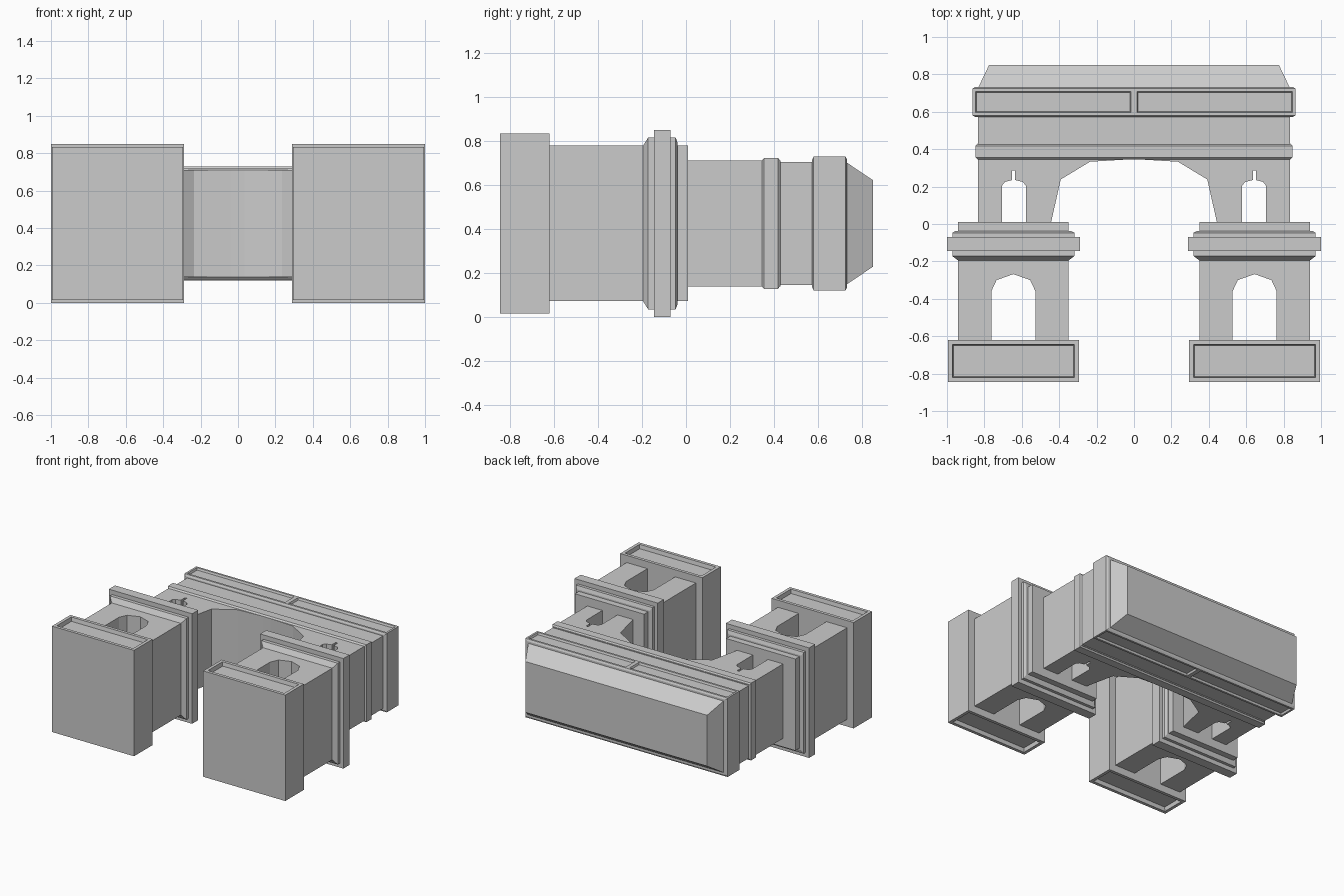
import bpy, bmesh
from mathutils import Vector

old = bpy.data.objects.get("Cube")
if old:
    bpy.data.objects.remove(old, do_unlink=True)

stone = bpy.data.materials.new("grey stone")
stone.use_nodes = True
GREY = (0.6, 0.6, 0.6, 1)
stone.diffuse_color = GREY
stone.node_tree.nodes["Principled BSDF"].inputs["Base Color"].default_value = GREY

MID_Z = 0.424    # centre plane of the structure
PIER_X = 0.645   # centre of each pier


def finish(name, bm):
    bmesh.ops.recalc_face_normals(bm, faces=bm.faces)
    mesh = bpy.data.meshes.new(name)
    bm.to_mesh(mesh)
    bm.free()
    mesh.materials.append(stone)
    obj = bpy.data.objects.new(name, mesh)
    bpy.context.collection.objects.link(obj)
    return obj


def loft(stations, cx=0):
    """Stack rectangles along y; each station is (y, half width, half depth)."""
    bm = bmesh.new()
    rings = []
    for y, hx, hz in stations:
        rings.append([bm.verts.new((cx + sx * hx, y, MID_Z + sz * hz))
                      for sx, sz in ((-1, -1), (1, -1), (1, 1), (-1, 1))])
    for a, b in zip(rings, rings[1:]):
        for i in range(4):
            j = (i + 1) % 4
            bm.faces.new((a[i], a[j], b[j], b[i]))
    bm.faces.new(rings[0])
    bm.faces.new(rings[-1])
    bmesh.ops.recalc_face_normals(bm, faces=bm.faces)
    return bm


def slab(name, outline, half_depth):
    """Extrude an xy outline through the depth."""
    bm = bmesh.new()
    face = bm.faces.new([bm.verts.new((x, y, MID_Z - half_depth)) for x, y in outline])
    moved = bmesh.ops.extrude_face_region(bm, geom=[face])["geom"]
    bmesh.ops.translate(bm, vec=(0, 0, 2 * half_depth),
                        verts=[v for v in moved if isinstance(v, bmesh.types.BMVert)])
    return finish(name, bm)


def recess(bm, margin, depth):
    """Sink a framed panel into every face that looks straight along z."""
    bm.normal_update()
    faces = [f for f in bm.faces if abs(f.normal.z) > 0.99]
    bmesh.ops.inset_individual(bm, faces=faces, thickness=margin)
    bmesh.ops.inset_individual(bm, faces=faces, thickness=0.008, depth=-depth)


# Piers: plinth, shaft with arched passage, stepped cornice
half_passage = [(0.118, -0.62), (0.118, -0.36), (0.09, -0.3), (0, -0.268)]
passage = half_passage + [(-x, y) for x, y in half_passage[-2::-1]]
shaft = [(0.295, -0.62)] + passage + [(-0.295, -0.62), (-0.295, 0.01), (0.295, 0.01)]
for side, s in (("left", 1), ("right", -1)):
    cx = s * PIER_X
    bm = loft([(-0.845, 0.35, 0.408), (-0.62, 0.35, 0.408)], cx)
    recess(bm, 0.034, 0.03)
    finish(side + "_plinth", bm)
    slab(side + "_pier_shaft", [(cx + x, y) for x, y in shaft], 0.353)
    finish(side + "_pier_cornice", loft([
        (-0.195, 0.295, 0.353), (-0.172, 0.326, 0.39), (-0.145, 0.326, 0.39),
        (-0.145, 0.355, 0.424), (-0.07, 0.355, 0.424), (-0.07, 0.326, 0.39),
        (-0.047, 0.326, 0.39), (-0.038, 0.31, 0.365), (-0.038, 0.295, 0.353)], cx))

# Main body: large central arch with a small keyed opening on each side
half_body = [(0, 0.347), (0.235, 0.333), (0.392, 0.238), (0.443, 0.01),
             (0.578, 0.01), (0.578, 0.205), (0.595, 0.225), (0.635, 0.235),
             (0.635, 0.285), (0.652, 0.285), (0.652, 0.235), (0.69, 0.225),
             (0.706, 0.205), (0.706, 0.01), (0.835, 0.01), (0.835, 0.43)]
slab("arch_body", half_body + [(-x, y) for x, y in half_body[:0:-1]], 0.287)

# String course and frieze
finish("string_course", loft([
    (0.345, 0.835, 0.287), (0.355, 0.847, 0.298), (0.418, 0.847, 0.298),
    (0.43, 0.835, 0.28)]))
finish("frieze", loft([(0.42, 0.835, 0.28), (0.58, 0.835, 0.28)]))

# Attic, split in the middle so each half carries its own panel
bm = loft([(0.573, 0.85, 0.29), (0.58, 0.863, 0.304), (0.725, 0.863, 0.304),
           (0.732, 0.85, 0.29)])
bmesh.ops.bisect_plane(bm, geom=bm.verts[:] + bm.edges[:] + bm.faces[:],
                       plane_co=Vector((0, 0, 0)), plane_no=Vector((1, 0, 0)))
recess(bm, 0.022, 0.015)
finish("attic", bm)

# Sloping roof block
finish("roof", loft([(0.725, 0.835, 0.28), (0.85, 0.775, 0.196)]))
